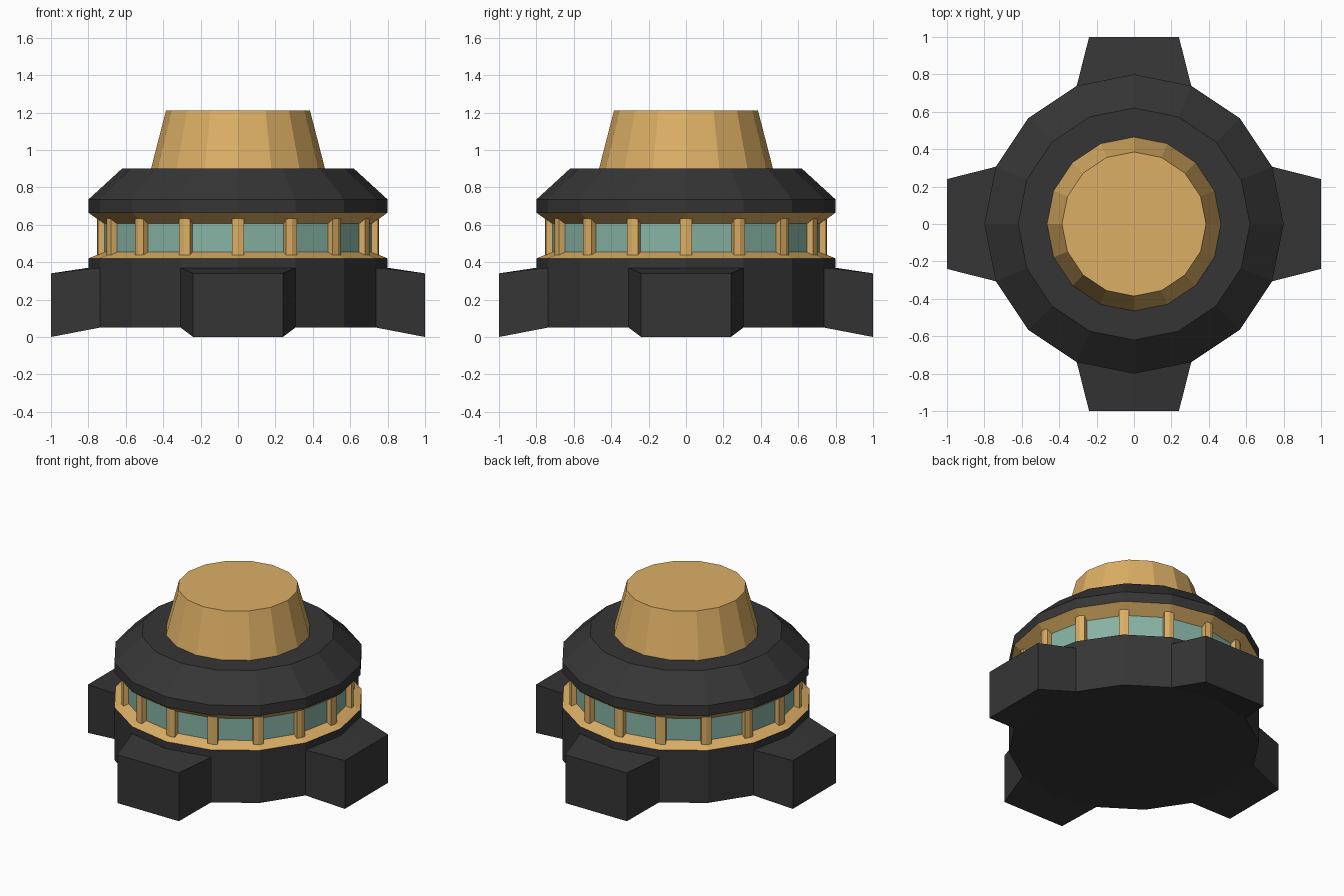
import bpy, bmesh
from math import sin, cos, pi
from mathutils import Vector

if "Cube" in bpy.data.objects:
    bpy.data.objects.remove(bpy.data.objects["Cube"])

SIDES = 16


def material(name, color):
    m = bpy.data.materials.new(name)
    m.diffuse_color = (*color, 1)
    m.use_nodes = True
    m.node_tree.nodes["Principled BSDF"].inputs["Base Color"].default_value = m.diffuse_color
    return m


dark = material("dark_metal", (0.036, 0.036, 0.036))
gold = material("gold", (0.72, 0.43, 0.13))
glass = material("green_glass", (0.24, 0.45, 0.37))


def finish(bm, name, mat):
    bmesh.ops.recalc_face_normals(bm, faces=bm.faces)
    mesh = bpy.data.meshes.new(name)
    bm.to_mesh(mesh)
    bm.free()
    mesh.materials.append(mat)
    obj = bpy.data.objects.new(name, mesh)
    bpy.context.collection.objects.link(obj)
    return obj


def polar(r, i, z):
    a = 2 * pi * i / SIDES
    return Vector((r * cos(a), r * sin(a), z))


def lathe(bm, profile, bottom=False, top=False, skip=lambda row, i: False):
    """Sixteen-sided rings joined by flat faces, with optional caps."""
    rings = [[bm.verts.new(polar(r, i, z)) for i in range(SIDES)] for r, z in profile]
    for row, (a, b) in enumerate(zip(rings, rings[1:])):
        for i in range(SIDES):
            j = (i + 1) % SIDES
            if not skip(row, i):
                bm.faces.new((a[i], a[j], b[j], b[i]))
    if bottom:
        bm.faces.new(rings[0][::-1])
    if top:
        bm.faces.new(rings[-1])
    return rings


# Base drum: two facets per side open up into a flared foot
bm = bmesh.new()
low, high, _ = lathe(bm, [(0.8, 0.05), (0.8, 0.37), (0.8, 0.42)], bottom=True,
                     skip=lambda row, i: row == 0 and i % 4 in (0, 3))
for k in range(0, SIDES, 4):
    out, side = polar(1, k, 0), polar(1, k + 4, 0)
    ids = [(k + d) % SIDES for d in (-1, 0, 1)]
    root = [low[i] for i in ids] + [high[i] for i in reversed(ids)]
    tip = [bm.verts.new(out + side * t + Vector((0, 0, z)))
           for t, z in ((-0.24, 0), (0, 0), (0.24, 0), (0.24, 0.34), (0, 0.34), (-0.24, 0.34))]
    for i in range(6):
        j = (i + 1) % 6
        bm.faces.new((root[i], root[j], tip[j], tip[i]))
    bm.faces.new(tip)
finish(bm, "base_with_feet", dark)

# Window band with sloped sill and lintel, tower and roof
parts = [
    ("window_sill", gold, [(0.8, 0.42), (0.72, 0.453)], False),
    ("window_glass", glass, [(0.72, 0.453), (0.72, 0.607)], False),
    ("window_lintel", gold, [(0.72, 0.607), (0.8, 0.665)], False),
    ("roof", dark, [(0.8, 0.665), (0.8, 0.735), (0.62, 0.9)], True),
    ("tower", gold, [(0.465, 0.9), (0.385, 1.21)], True),
]
for name, mat, profile, top in parts:
    bm = bmesh.new()
    lathe(bm, profile, top=top)
    flip = finish(bm, name, mat)
    # Make open bands face outward
    for p in flip.data.polygons:
        c = p.center
        if abs(p.normal.z) < 0.99 and p.normal.x * c.x + p.normal.y * c.y < 0:
            p.flip()

# Window posts wrapped around each corner of the band
bm = bmesh.new()
for k in range(SIDES):
    out, side = polar(1, k, 0), polar(1, k + 4, 0)
    section = [(0.70, -0.032), (0.748, -0.032), (0.755, 0), (0.748, 0.032), (0.70, 0.032)]
    rings = [[bm.verts.new(out * r + side * t + Vector((0, 0, z0 + (r - 0.72) * s)))
              for r, t in section] for z0, s in ((0.45, -0.41), (0.61, 0.725))]
    a, b = rings
    for i in range(5):
        j = (i + 1) % 5
        bm.faces.new((a[i], a[j], b[j], b[i]))
    bm.faces.new(a[::-1])
    bm.faces.new(b)
finish(bm, "window_posts", gold)
